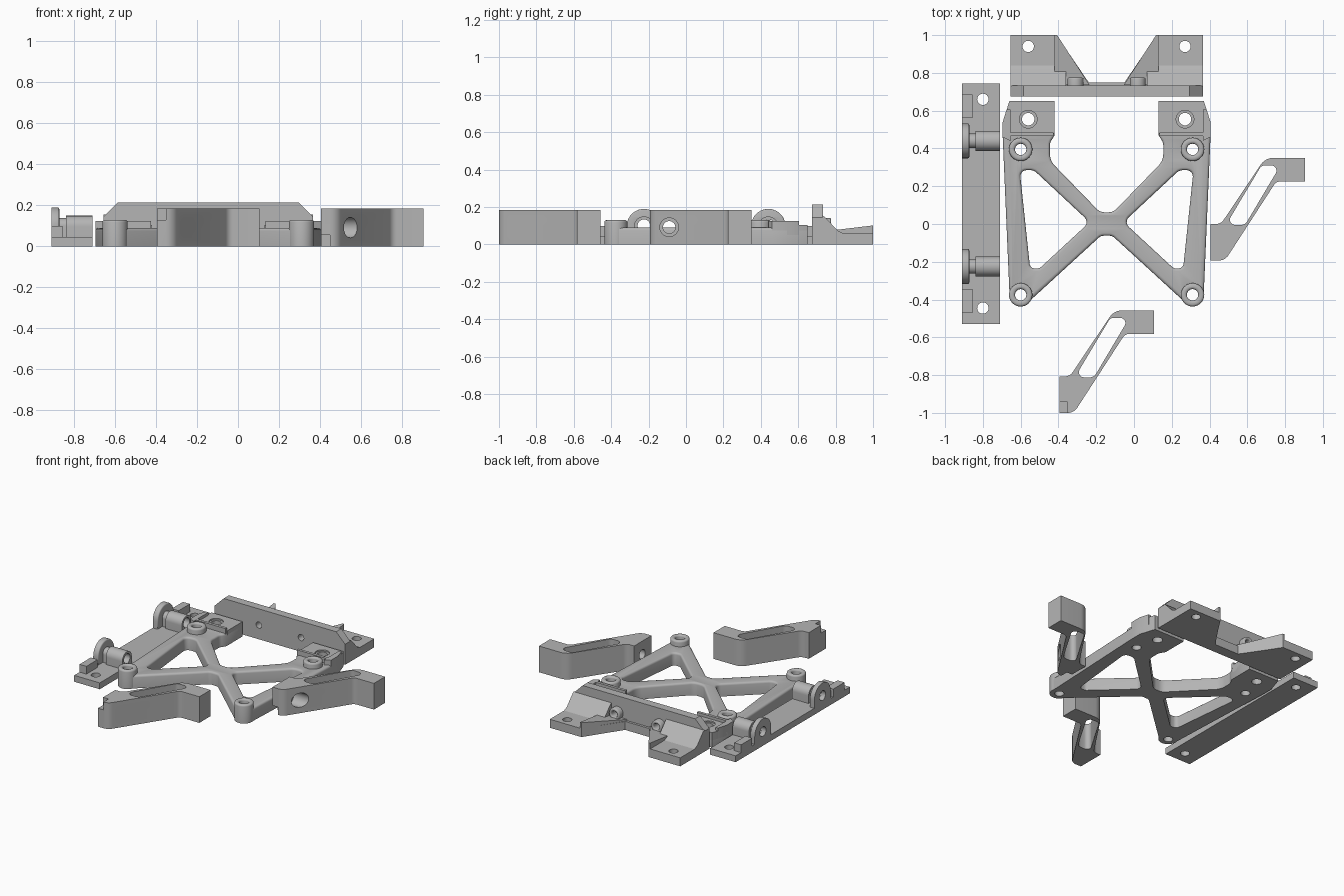
import bpy, bmesh, math
from mathutils import Matrix, Vector

if "Cube" in bpy.data.objects:
    bpy.data.objects.remove(bpy.data.objects["Cube"])

grey = bpy.data.materials.new("plain grey")
grey.diffuse_color = (0.46, 0.46, 0.46, 1)
grey.use_nodes = True
grey.node_tree.nodes["Principled BSDF"].inputs["Base Color"].default_value = grey.diffuse_color

AXES = {"z": Matrix(((1, 0, 0), (0, 1, 0), (0, 0, 1))),   # profile in x, y
        "x": Matrix(((0, 0, 1), (1, 0, 0), (0, 1, 0))),   # profile in y, z
        "y": Matrix(((1, 0, 0), (0, 0, 1), (0, 1, 0)))}   # profile in x, z


def circle(x, y, r, n=32):
    return [(x + r * math.cos(2 * math.pi * i / n), y + r * math.sin(2 * math.pi * i / n)) for i in range(n)]


def rect(x0, y0, x1, y1):
    return [(x0, y0), (x1, y0), (x1, y1), (x0, y1)]


def arch(y, r, z, base, n=20):
    top = [(y + r * math.cos(math.pi * i / n), z + r * math.sin(math.pi * i / n)) for i in range(n + 1)]
    return [(y + r, base)] + top + [(y - r, base)]


def rounded(points, n=6):
    """Points are (x, y) or (x, y, radius); corners with a radius become arcs."""
    out = []
    for i, p in enumerate(points):
        c = Vector(p[:2])
        if len(p) < 3:
            out.append(tuple(c))
            continue
        a = Vector(points[i - 1][:2]) - c
        b = Vector(points[(i + 1) % len(points)][:2]) - c
        half = a.angle(b) / 2
        t = min(p[2] / math.tan(half), a.length * 0.48, b.length * 0.48)
        r = t * math.tan(half)
        mid = c + (a.normalized() + b.normalized()).normalized() * (r / math.sin(half))
        s, e = c + a.normalized() * t - mid, c + b.normalized() * t - mid
        turn = s.angle_signed(e)
        for k in range(n + 1):
            w = -turn * k / n
            out.append((mid.x + s.x * math.cos(w) - s.y * math.sin(w),
                        mid.y + s.x * math.sin(w) + s.y * math.cos(w)))
    return out


def solid(name, loops, lo, hi, axis="z", bevel=0.0):
    """Extrude an outline with holes from lo to hi; bevel softens the top rim."""
    cu = bpy.data.curves.new(name, "CURVE")
    cu.dimensions, cu.fill_mode = "2D", "BOTH"
    for loop in loops:
        sp = cu.splines.new("POLY")
        sp.points.add(len(loop) - 1)
        for q, (x, y) in zip(sp.points, loop):
            q.co = (x, y, 0, 1)
        sp.use_cyclic_u = True
    start = lo - 2 * bevel
    cu.extrude = (hi - start) / 2 - bevel
    cu.bevel_depth, cu.offset, cu.bevel_resolution = bevel, -bevel, 2
    ob = bpy.data.objects.new(name, cu)
    bpy.context.collection.objects.link(ob)
    bpy.ops.object.select_all(action="DESELECT")
    ob.select_set(True)
    bpy.context.view_layer.objects.active = ob
    bpy.ops.object.convert(target="MESH")
    ob = bpy.context.object
    bm = bmesh.new()
    bm.from_mesh(ob.data)
    bmesh.ops.translate(bm, verts=bm.verts, vec=(0, 0, (hi + start) / 2))
    bmesh.ops.remove_doubles(bm, verts=bm.verts, dist=1e-5)
    if bevel:
        bmesh.ops.bisect_plane(bm, geom=bm.verts[:] + bm.edges[:] + bm.faces[:], plane_co=(0, 0, lo),
                               plane_no=(0, 0, 1), clear_inner=True)
        rim = [e for e in bm.edges if e.is_boundary]
        bmesh.ops.triangle_fill(bm, edges=rim, use_beauty=True)
    for v in bm.verts:
        v.co = AXES[axis] @ v.co
    bmesh.ops.recalc_face_normals(bm, faces=bm.faces)
    bm.to_mesh(ob.data)
    bm.free()
    ob.data.materials.clear()
    ob.data.materials.append(grey)
    return ob


def cut(target, cutter):
    m = target.modifiers.new("cut", "BOOLEAN")
    m.operation, m.solver, m.object = "DIFFERENCE", "EXACT", cutter
    bpy.context.view_layer.objects.active = target
    bpy.ops.object.modifier_apply(modifier="cut")
    bpy.data.objects.remove(cutter)


CX = -0.145  # symmetry line of the frame and bracket


def side(points, s):
    return [(CX + s * p[0],) + tuple(p[1:]) for p in points]


# cross frame: one plate with two triangular windows
half = [(0.03, -0.062, 0.04), (0.41, -0.41), (0.455, -0.436, 0.03), (0.513, -0.40, 0.03),
        (0.55, 0.46), (0.55, 0.54), (0.515, 0.65), (0.275, 0.65), (0.275, 0.47),
        (0.30, 0.43, 0.05), (0.30, 0.335, 0.09), (0.035, 0.062, 0.06)]
window = [(0.09, 0.01, 0.035), (0.385, 0.285, 0.05), (0.46, 0.285, 0.04), (0.405, -0.235, 0.03), (0.355, -0.235, 0.03)]
outline = rounded(side(half, 1) + side(half, -1)[::-1])
holes = []
for s in (1, -1):
    holes.append(rounded(side(window, s)))
    holes += [circle(CX + s * 0.455, y, 0.04) for y in (0.395, -0.375)]
    holes.append(circle(CX + s * 0.415, 0.555, 0.036))
solid("cross_frame", [outline] + holes, 0, 0.09, bevel=0.014)

# frame bosses, mounting pads and pad shoulders
for s in (1, -1):
    for y in (0.395, -0.375):
        x = CX + s * 0.455
        solid("frame_boss", [circle(x, y, 0.062), circle(x, y, 0.03)], 0, 0.13, bevel=0.012)
    pad = side([(0.275, 0.48), (0.55, 0.48), (0.55, 0.54), (0.515, 0.65), (0.275, 0.65)], s)
    hole_x = CX + s * 0.415
    solid("mounting_pad", [pad, circle(hole_x, 0.555, 0.047)], 0.05, 0.105)
    solid("pad_hole_ring", [circle(hole_x, 0.555, 0.0475), circle(hole_x, 0.555, 0.033)], 0, 0.095)
    solid("pad_shoulder", [side([(0.28, 0.465), (0.55, 0.465), (0.55, 0.485), (0.28, 0.485)], s)], 0.05, 0.125)
    solid("pad_side_rim", [side([(0.51, 0.44), (0.55, 0.46), (0.55, 0.54), (0.53, 0.605), (0.51, 0.605)], s)],
          0.05, 0.125)

# side rail with two hinge lugs, barrels and end stops
solid("side_rail", [rect(-0.91, -0.53, -0.71, 0.745), circle(-0.80, 0.66, 0.03), circle(-0.80, -0.445, 0.03)], 0, 0.045)
for y in (0.44, -0.225):
    bore = circle(y, 0.1, 0.034)
    solid("hinge_lug", [arch(y, 0.092, 0.098, 0.04), bore], -0.91, -0.872, "x", 0.008)
    solid("hinge_neck", [arch(y, 0.038, 0.1, 0.04), bore], -0.875, -0.835, "x")
    solid("hinge_barrel", [arch(y, 0.053, 0.097, 0.04), bore], -0.838, -0.71, "x")
for y0 in (0.56, -0.47):
    solid("rail_stop", [rect(-0.91, y0, -0.856, y0 + 0.125)], 0.04, 0.1)

# back bracket: footed base, upright wall, sloped webs and wings
foot = [(0.095, 0.75), (0.265, 1.0), (0.51, 1.0), (0.51, 0.675)]
solid("bracket_base", [side(foot, 1) + side(foot, -1)[::-1]]
      + [circle(CX + s * 0.415, 0.94, 0.03) for s in (1, -1)], 0, 0.06)
wall = [(0.51, 0.0), (0.51, 0.145), (0.44, 0.215)]
solid("bracket_wall", [side(wall, 1) + side(wall, -1)[::-1]]
      + [circle(CX + s * 0.165, 0.1, 0.022) for s in (1, -1)], 0.675, 0.733, "y")
slope = [(0.73, 0.0), (0.73, 0.155), (0.745, 0.145), (0.81, 0.075), (0.84, 0.06), (0.84, 0.0)]
for s in (1, -1):
    a, b = sorted((CX + s * 0.215, CX + s * 0.51))
    solid("bracket_web", [slope], a, b, "x")
    wing = solid("bracket_wing", [side([(0.09, 0.735), (0.275, 0.735), (0.275, 1.0), (0.262, 1.0)], s)], 0, 0.09)
    for v in wing.data.vertices:
        if v.co.z > 0.05:
            v.co.z = 0.07 + 0.12 * (v.co.y - 0.735)
    x = CX + s * 0.165
    solid("wall_boss", [circle(x, 0.1, 0.042), circle(x, 0.1, 0.022)], 0.73, 0.775, "y", 0.008)

# two slotted offset arms, each bored along x and notched at one corner
arm = [(0.405, 0.0), (0.405, -0.193), (0.482, -0.193, 0.06), (0.753, 0.225, 0.04), (0.905, 0.225),
       (0.905, 0.35), (0.695, 0.35, 0.08), (0.46, 0.0, 0.05)]
slot = [(0.487, -0.005, 0.035), (0.588, -0.005, 0.04), (0.775, 0.31, 0.06), (0.675, 0.31, 0.03)]
for name, dx, dy, notch in (("right_arm", 0, 0, (-0.1, 0.055)), ("front_arm", -0.80, -0.807, (0.13, 0.3))):
    def move(pts):
        return [(p[0] + dx, p[1] + dy) + tuple(p[2:]) for p in pts]
    body = solid(name, [rounded(move(arm)), rounded(move(slot))], 0, 0.185)
    cut(body, solid("bore", [circle(dy - 0.09, 0.092, 0.033)], dx + 0.3, dx + 0.7, "x"))
    cut(body, solid("counterbore", [circle(dy - 0.09, 0.092, 0.05)], dx + 0.465, dx + 0.7, "x"))
    cut(body, solid("notch", [rect(dx + 0.3, dy - 0.3, dx + 0.448, dy - 0.135)], *notch))

# smooth curved walls, keep hard edges crisp
bpy.ops.object.select_all(action="SELECT")
bpy.context.view_layer.objects.active = bpy.data.objects["cross_frame"]
bpy.ops.object.shade_smooth_by_angle(angle=math.radians(35))
